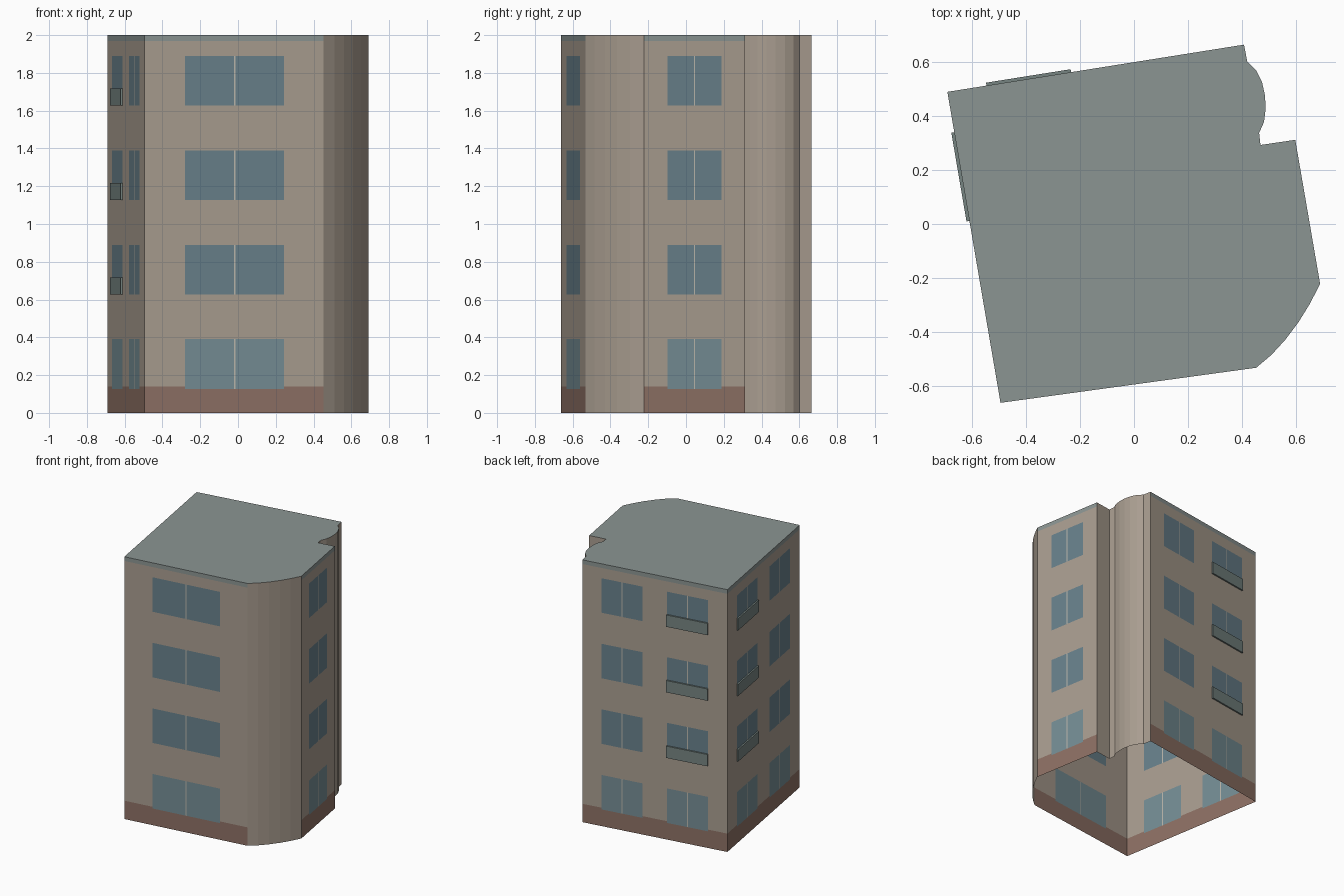
import bpy
from mathutils import Vector

if "Cube" in bpy.data.objects:
    bpy.data.objects.remove(bpy.data.objects["Cube"])

HEIGHT = 2.0
BASE_TOP, TRIM_BOTTOM = 0.14, 1.968
FLOORS = [(0.127 + 0.5 * i, 0.39 + 0.5 * i) for i in range(4)]
Z_UP = Vector((0, 0, 1))


def material(name, rgb):
    m = bpy.data.materials.new(name)
    m.diffuse_color = (*rgb, 1)
    m.use_nodes = True
    m.node_tree.nodes["Principled BSDF"].inputs["Base Color"].default_value = m.diffuse_color
    return m


MATS = [material("plaster", (0.40, 0.34, 0.28)),
        material("plinth", (0.27, 0.165, 0.13)),
        material("roof_grey", (0.26, 0.30, 0.29)),
        material("glass", (0.14, 0.22, 0.26)),
        material("ground_glass", (0.18, 0.27, 0.30)),
        material("mullion", (0.50, 0.48, 0.42)),
        material("balcony_panel", (0.18, 0.23, 0.22))]
WALL, PLINTH, TRIM, GLASS, GROUND_GLASS, MULLION, PANEL = range(7)


def build(name, verts, faces, indices):
    mesh = bpy.data.meshes.new(name)
    mesh.from_pydata([tuple(v) for v in verts], [], faces)
    used = sorted(set(indices))
    for i in used:
        mesh.materials.append(MATS[i])
    for p, i in zip(mesh.polygons, indices):
        p.material_index = used.index(i)
    ob = bpy.data.objects.new(name, mesh)
    bpy.context.collection.objects.link(ob)
    return ob


def facade(name, start, end, windows):
    """Flat wall divided into plinth, plaster, roof trim and window panes."""
    a, b = Vector((*start, 0)), Vector((*end, 0))
    gap = 0.004 / (b - a).length
    us, zs = {0, 1}, {0, BASE_TOP, TRIM_BOTTOM, HEIGHT}
    for l, r in windows:
        us |= {l, (l + r) / 2 - gap, (l + r) / 2 + gap, r}
    for lo, hi in FLOORS:
        zs |= {lo, hi}
    us, zs = sorted(us), sorted(zs)
    n = len(us)

    def pick(u, z):
        for l, r in windows:
            for i, (lo, hi) in enumerate(FLOORS):
                if l < u < r and lo < z < hi:
                    if abs(u - (l + r) / 2) < gap:
                        return MULLION
                    return GLASS if i else GROUND_GLASS
        return PLINTH if z < BASE_TOP else TRIM if z > TRIM_BOTTOM else WALL

    verts = [a.lerp(b, u) + Z_UP * z for z in zs for u in us]
    faces, idx = [], []
    for j in range(len(zs) - 1):
        for i in range(n - 1):
            k = j * n + i
            faces.append((k, k + 1, k + n + 1, k + n))
            idx.append(pick((us[i] + us[i + 1]) / 2, (zs[j] + zs[j + 1]) / 2))
    build(name, verts, faces, idx)


def balconies(name, start, end, span, depth=0.011, height=0.09):
    """Shallow balcony guards on the three upper floors."""
    a, b = Vector((*start, 0)), Vector((*end, 0))
    out = (b - a).normalized().cross(Z_UP) * depth
    l, r = a.lerp(b, span[0]), a.lerp(b, span[1])
    for i, (lo, _) in enumerate(FLOORS[1:], 2):
        verts = [p + Z_UP * z for z in (lo, lo + height)
                 for p in (l, l + out, r + out, r)]
        faces = [(0, 1, 5, 4), (1, 2, 6, 5), (2, 3, 7, 6), (4, 5, 6, 7), (3, 2, 1, 0)]
        build(f"{name}_{i}", verts, faces, [PANEL] * 5)


def plain_wall(name, pts):
    """Full-height plaster strip following a plan profile."""
    n = len(pts)
    verts = [(x, y, z) for z in (0, HEIGHT) for x, y in pts]
    faces = [(i, i + 1, n + i + 1, n + i) for i in range(n - 1)]
    build(name, verts, faces, [WALL] * (n - 1))


# plan profile, counter-clockwise from the front left corner
front_left, back_left, back_right = (-0.495, -0.663), (-0.692, 0.49), (0.408, 0.665)
corner_curve = [(0.453, -0.533), (0.51, -0.485), (0.562, -0.428),
                (0.61, -0.364), (0.652, -0.296), (0.69, -0.222)]
side_bay = [(0.598, 0.312), (0.469, 0.293), (0.464, 0.338), (0.482, 0.378),
            (0.488, 0.425), (0.486, 0.475), (0.475, 0.525), (0.453, 0.57),
            (0.42, 0.602), back_right]

PAIR = [(0.13, 0.415), (0.583, 0.868)]

# window facades
facade("front_wall", front_left, corner_curve[0], [(0.2275, 0.778)])
facade("right_wall", corner_curve[-1], side_bay[0], [(0.234, 0.766)])
facade("back_wall", back_right, back_left, PAIR)
facade("left_wall", back_left, front_left, PAIR)

# plain curved walls
plain_wall("rounded_corner", corner_curve)
plain_wall("stair_bay", side_bay)

# balconies
balconies("back_balcony", back_right, back_left, PAIR[1])
balconies("left_balcony", back_left, front_left, PAIR[0])

# flat roof (the shell is open underneath)
outline = [front_left] + corner_curve + side_bay + [back_left]
build("roof", [(x, y, HEIGHT) for x, y in outline], [tuple(range(len(outline)))], [TRIM])
